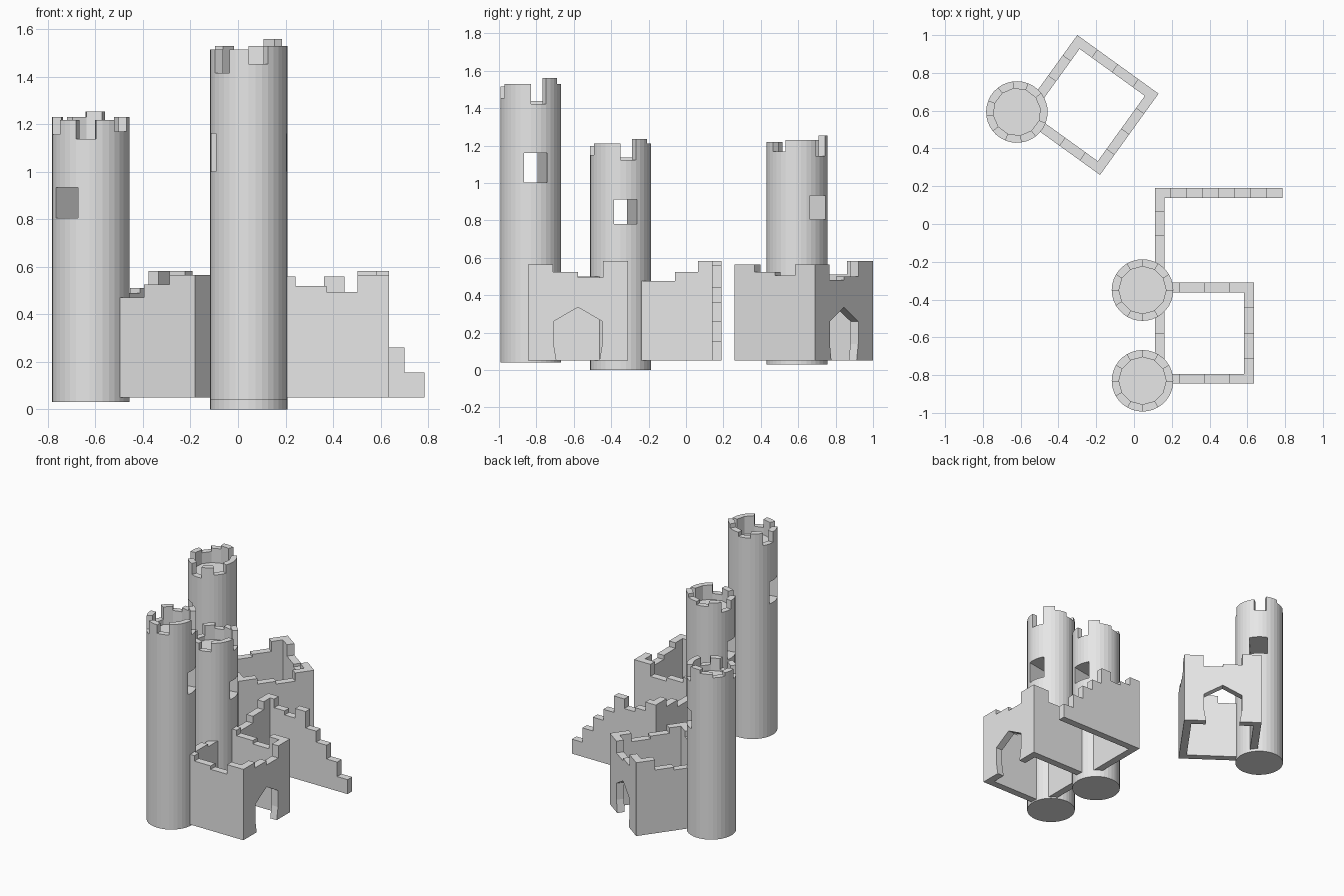
import bpy, bmesh
from math import cos, sin, radians
from mathutils import Vector, Matrix

cube = bpy.data.objects.get("Cube")
if cube:
    bpy.data.objects.remove(cube)

stone = bpy.data.materials.new("grey stone")
stone.use_nodes = True
stone.diffuse_color = (0.8, 0.8, 0.8, 1)
stone.node_tree.nodes["Principled BSDF"].inputs["Base Color"].default_value = (0.8, 0.8, 0.8, 1)

RADIUS, INNER = 0.163, 0.125
THICK, BASE = 0.052, 0.05


def extrude(bm, points, offset):
    """Solid made by pushing a flat outline along an offset."""
    face = bm.faces.new([bm.verts.new(p) for p in points])
    out = bmesh.ops.extrude_face_region(bm, geom=[face])
    moved = [v for v in out["geom"] if isinstance(v, bmesh.types.BMVert)]
    bmesh.ops.translate(bm, verts=moved, vec=offset)


def finish(name, bm):
    bmesh.ops.recalc_face_normals(bm, faces=bm.faces)
    mesh = bpy.data.meshes.new(name)
    bm.to_mesh(mesh)
    bm.free()
    mesh.materials.append(stone)
    obj = bpy.data.objects.new(name, mesh)
    bpy.context.collection.objects.link(obj)
    return obj


def wall(name, start, end, heights, gate=False):
    """Stepped wall; its thickness lies to the left of start -> end."""
    start, end = Vector((*start, 0)), Vector((*end, 0))
    length = (end - start).length
    along = (end - start) / length
    inward = Vector((-along.y, along.x, 0))
    step = length / len(heights)
    outline = [(0, BASE)]
    for i, h in enumerate(heights):
        outline += [(i * step, h), ((i + 1) * step, h)]
    outline.append((length, BASE))
    if gate:
        half = [(0.115, BASE), (0.13, 0.14), (0.13, 0.26)]
        mid = length / 2
        outline += [(mid + w, z) for w, z in half] + [(mid, 0.335)]
        outline += [(mid - w, z) for w, z in reversed(half)]
    bm = bmesh.new()
    extrude(bm, [start + along * s + Vector((0, 0, z)) for s, z in outline], inward * THICK)
    return finish(name, bm)


# Merlon heights around a tower, as fractions of its height
MERLONS = [0.91, 1, 0.98, 0.96, 0.98, 0.92, 0.97, 0.905, 0.97, 0.93, 0.98, 0.98]
FLOOR = 0.895


def tower(name, x, y, base, height, turn):
    def ring(radius, degrees):
        a = radians(degrees)
        return Vector((radius * cos(a), radius * sin(a), 0))

    place = Matrix.Translation((x, y, base)) @ Matrix.Rotation(radians(turn), 4, "Z")

    # Round body with a window tunnel
    bm = bmesh.new()
    extrude(bm, [ring(RADIUS, a) for a in range(0, 360, 10)], (0, 0, height * FLOOR))
    body = finish(name + "_body", bm)
    body.matrix_world = place
    bm = bmesh.new()
    bmesh.ops.create_cube(bm, size=1)
    cutter = finish("window_cutter", bm)
    cutter.hide_render = True
    cutter.matrix_world = (place @ Matrix.Rotation(radians(10), 4, "Z")
                           @ Matrix.Translation((0, 0, height * 0.685))
                           @ Matrix.Diagonal((1, 0.125, height * 0.105, 1)))
    cut = body.modifiers.new("window", "BOOLEAN")
    cut.operation, cut.solver, cut.object = "DIFFERENCE", "EXACT", cutter
    bpy.context.view_layer.objects.active = body
    bpy.ops.object.modifier_apply(modifier=cut.name)
    bpy.data.objects.remove(cutter)

    # Broken battlement ring
    bm = bmesh.new()
    lift = Vector((0, 0, height * FLOOR))
    for i, top in enumerate(MERLONS):
        a = i * 30
        outline = [ring(RADIUS, a + d) for d in (0, 10, 20, 30)]
        outline += [ring(INNER, a + 30), ring(INNER, a)]
        extrude(bm, [p + lift for p in outline], (0, 0, height * (top - FLOOR)))
    finish(name + "_battlements", bm).matrix_world = place


tower("tall_tower", 0.045, -0.83, 0.04, 1.52, 0)
tower("middle_tower", 0.045, -0.35, 0, 1.235, 0)
tower("rear_tower", -0.62, 0.593, 0.03, 1.225, 38)

# Front courtyard
a, b, c, d = (0.11, -0.845), (0.635, -0.845), (0.635, -0.31), (0.11, -0.31)
wall("front_yard_south_wall", a, b, [0.56, 0.52, 0.495, 0.565])
wall("front_yard_gate_wall", b, c, [0.565, 0.525, 0.495, 0.583], gate=True)
wall("front_yard_north_wall", c, d, [0.583, 0.495, 0.52, 0.56])
wall("front_yard_west_wall", d, a, [0.56, 0.5, 0.52, 0.56])

# Rear courtyard, turned about its tower
a, b, c, d = (-0.61, 0.57), (-0.18, 0.26), (0.13, 0.69), (-0.3, 1.0)
wall("rear_yard_south_wall", a, b, [0.47, 0.47, 0.525, 0.565])
wall("rear_yard_east_wall", b, c, [0.565, 0.525, 0.505, 0.565])
wall("rear_yard_gate_wall", c, d, [0.565, 0.48, 0.5, 0.583], gate=True)
wall("rear_yard_west_wall", d, a, [0.583, 0.51, 0.49, 0.49])

# Ruined outer wall
wall("outer_wall_short", (0.11, 0.19), (0.11, -0.31), [0.583, 0.525, 0.475, 0.475])
wall("outer_wall_long", (0.785, 0.19), (0.11, 0.19),
     [0.155, 0.26, 0.36, 0.44, 0.56, 0.49, 0.52, 0.583])
